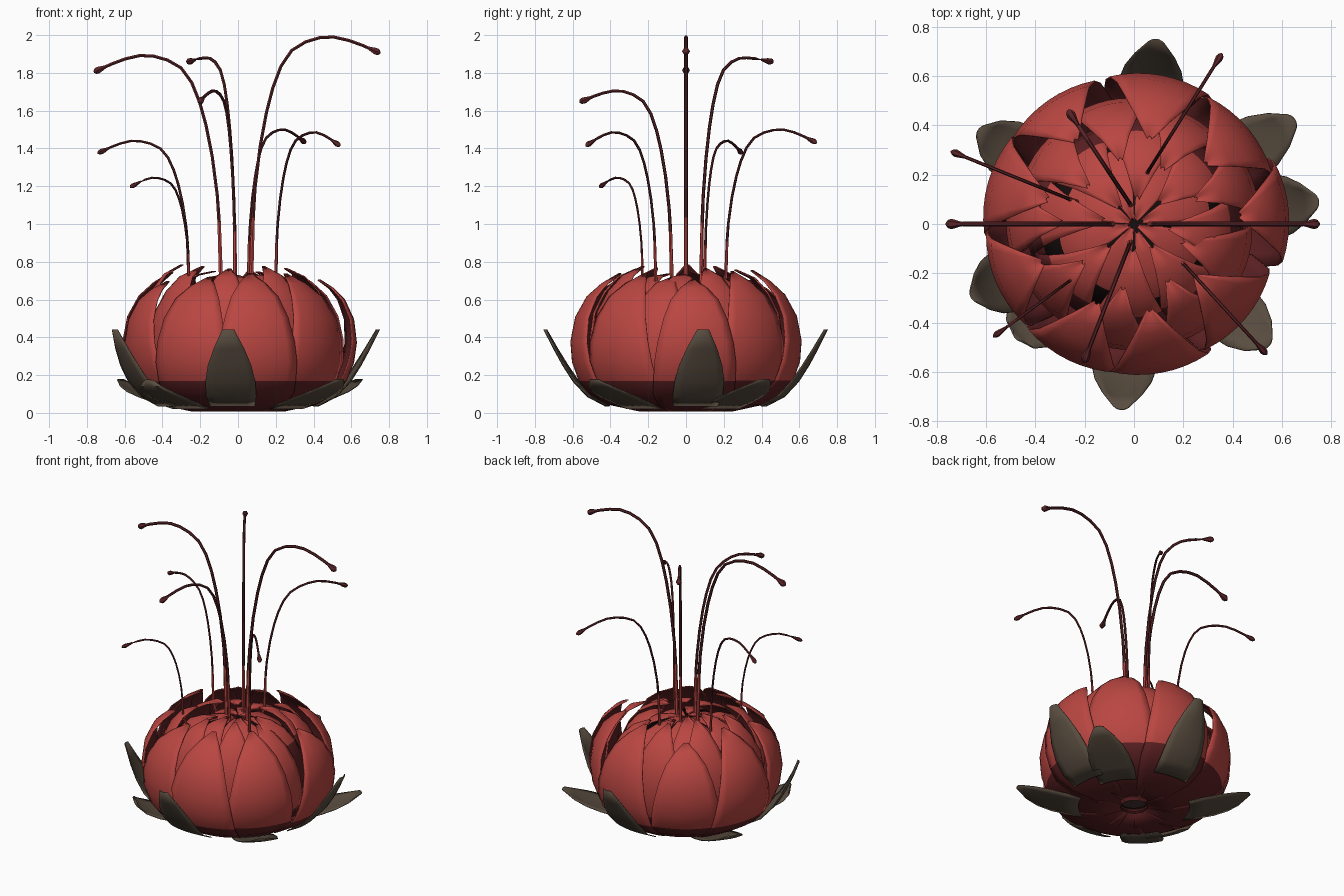
import bpy, math, random
from mathutils import Vector

random.seed(4)
if "Cube" in bpy.data.objects:
    bpy.data.objects.remove(bpy.data.objects["Cube"])


def material(name, rgb):
    m = bpy.data.materials.new(name)
    m.use_nodes = True
    m.diffuse_color = (*rgb, 1)
    m.node_tree.nodes["Principled BSDF"].inputs["Base Color"].default_value = (*rgb, 1)
    return m


RED = material("petal red", (0.49, 0.062, 0.054))
MAROON = material("dark maroon", (0.11, 0.015, 0.017))
BROWN = material("sepal brown", (0.1, 0.074, 0.051))
WINE = material("stamen wine", (0.1, 0.017, 0.02))
BLACK = material("core black", (0.008, 0.004, 0.004))


def activate(ob):
    bpy.ops.object.select_all(action='DESELECT')
    ob.select_set(True)
    bpy.context.view_layer.objects.active = ob


def leaf(name, path, widths, angle, mats, limit, band=0.0, shift=0.0, lean=0.0, drop=0.0, cols=8):
    """Curved sheet that follows an (r, z) path and wraps round the z axis."""
    verts, faces = [], []
    last = len(path) - 1
    for i, ((r, z), w) in enumerate(zip(path, widths)):
        t = i / last
        r = max(r - shift * min(1, t * 3) + lean * t ** 3, 0.02)
        z -= drop * t ** 3
        half = min(w / r, limit)
        for j in range(cols + 1):
            s = 2 * j / cols - 1
            a = angle + s * half
            rr = r - 0.012 * s * s * t       # edges hug the flower
            verts.append((rr * math.cos(a), rr * math.sin(a), z))
    n = cols + 1
    for i in range(last):
        for j in range(cols):
            k = i * n + j
            faces.append((k, k + 1, k + n + 1, k + n))
    me = bpy.data.meshes.new(name)
    me.from_pydata(verts, [], faces)
    for m in mats:
        me.materials.append(m)
    ob = bpy.data.objects.new(name, me)
    bpy.context.collection.objects.link(ob)
    for p in me.polygons:
        if p.center.z < band:
            p.material_index = 1
    # Thin sheet whose inner side takes the next material
    mod = ob.modifiers.new("thickness", 'SOLIDIFY')
    mod.thickness = 0.006
    mod.offset = -1
    mod.material_offset = len(mats) - 1
    activate(ob)
    bpy.ops.object.shade_smooth_by_angle(angle=math.radians(40))


def ring(name, count, start, path, half_width, taper, band, wobble, dark=MAROON):
    last = len(path) - 1
    widths = [half_width * (1 - max(0, (i / last - 0.5) / 0.5) ** taper * 0.95)
              for i in range(last + 1)]
    for k in range(count):
        jitter = random.uniform(-1, 1) * wobble
        leaf(f"{name}_{k + 1}", path, widths,
             math.radians(start) + math.tau * k / count + jitter,
             [RED, dark], math.pi / count * 1.3, band,
             shift=0.02 * (k % 2), lean=random.uniform(-0.8, 1) * wobble,
             drop=random.uniform(-0.5, 1) * wobble)


# Petal layers, outside to inside
ring("outer_petal", 9, -78,
     [(.085, .02), (.25, .008), (.42, .045), (.52, .105), (.572, .17), (.61, .27),
      (.622, .38), (.602, .51), (.548, .62), (.48, .69), (.40, .745)], 0.225, 1.6, 0.17, 0.06)
ring("middle_petal", 9, -60,
     [(.09, .035), (.25, .025), (.37, .065), (.44, .12), (.48, .19), (.505, .29),
      (.512, .4), (.495, .53), (.44, .64), (.37, .72), (.27, .765)], 0.195, 1.4, 0.19, 0.05)
ring("inner_petal", 8, -95,
     [(.09, .05), (.25, .05), (.34, .1), (.395, .17), (.43, .27), (.44, .38),
      (.43, .5), (.385, .6), (.32, .675), (.23, .72), (.13, .735)], 0.2, 1.2, 0.56, 0.04)
ring("heart_petal", 8, -70,
     [(.09, .06), (.22, .07), (.31, .13), (.355, .21), (.375, .31), (.378, .42),
      (.36, .52), (.31, .6), (.22, .66), (.12, .69), (.03, .695)], 0.2, 0.72, 0.57, 0.01, BLACK)

# Dark core seen between the innermost petals
bpy.ops.mesh.primitive_uv_sphere_add(segments=24, ring_count=10, radius=0.27, location=(0, 0, 0.52))
core = bpy.context.object
core.name = "flower_core"
core.scale.z = 0.48
core.data.materials.append(BLACK)
bpy.ops.object.shade_smooth_by_angle(angle=math.radians(40))

# Sepals: raised and spreading, each with its angle and reach
HIGH = [(.43, .035), (.525, .085), (.60, .165), (.655, .25), (.705, .34), (.757, .44)]
LOW = [(.35, .02), (.45, .05), (.55, .08), (.635, .11), (.70, .14), (.75, .175)]
SEPAL_WIDTHS = [.12, .135, .135, .118, .083, .033]
for label, path, places in (
        ("raised_sepal", HIGH, ((7, 0), (83, 0), (-94, 0), (-156, -.03))),
        ("spreading_sepal", LOW, ((33, .03), (-42, -.01), (149, -.01), (-136, -.08)))):
    for k, (deg, reach) in enumerate(places):
        leaf(f"{label}_{k + 1}", path, SEPAL_WIDTHS, math.radians(deg), [BROWN], 1.0,
             lean=reach, cols=6)


def stamen(name, base, tip, peak, tip_z, radius):
    bx, by = base
    tx, ty = tip
    arc = [(0, 0), (.015, .26), (.03, .38), (.07, .55), (.12, .69), (.17, .79), (.235, .88),
           (.32, .945), (.43, .98), (.54, .997), (.65, 1), (.77, .985), (.88, .955)]
    foot = 0.7
    end = (tip_z - foot) / (peak - foot)
    pts = [Vector((bx * 0.6, by * 0.6, 0.45))]
    for u, v in arc:
        if u > 0.65:                          # fall from the peak to the tip
            v = 1 - (1 - end) * ((u - 0.65) / 0.35) ** 1.4
        pts.append(Vector((bx + (tx - bx) * u, by + (ty - by) * u, foot + (peak - foot) * v)))
    goal = Vector((tx, ty, tip_z))
    heading = (goal - pts[-1]).normalized()
    # Red foot, dark stalk and swollen anther as three splines
    bud_start = goal - heading * 0.06
    bud = [bud_start + heading * 0.075 * f for f in (0, .25, .5, .7, .88, 1)]
    parts = [(pts[:3], [1.35, 1.3, 1.1], 0),
             (pts[2:] + [bud_start], [1.1] + [1.0] * (len(pts) - 2), 1),
             (bud, [.9, 1.3, 1.9, 2.2, 1.7, .5], 1)]
    cu = bpy.data.curves.new(name, 'CURVE')
    cu.dimensions = '3D'
    cu.bevel_depth = radius
    cu.bevel_resolution = 1
    cu.use_fill_caps = True
    cu.materials.append(RED)
    cu.materials.append(WINE)
    for points, radii, index in parts:
        sp = cu.splines.new('POLY')
        sp.points.add(len(points) - 1)
        sp.material_index = index
        for p, co, rad in zip(sp.points, points, radii):
            p.co = (*co, 1)
            p.radius = rad
    ob = bpy.data.objects.new(name, cu)
    bpy.context.collection.objects.link(ob)
    activate(ob)
    bpy.ops.object.convert(target='MESH')
    bpy.ops.object.shade_smooth_by_angle(angle=math.radians(50))


# Stamens: foot, tip, peak height, tip height, thickness
STAMENS = [((.07, 0), (.74, 0), 1.99, 1.91, .0095),
           ((-.09, 0), (-.75, 0), 1.892, 1.81, .0095),
           ((.055, .21), (.35, .68), 1.50, 1.435, .007),
           ((-.015, .08), (-.26, .45), 1.88, 1.86, .0085),
           ((-.26, .10), (-.73, .29), 1.44, 1.38, .007),
           ((-.26, -.23), (-.56, -.45), 1.245, 1.2, .006),
           ((-.015, -.075), (-.2, -.55), 1.705, 1.65, .0085),
           ((.20, -.16), (.53, -.52), 1.485, 1.42, .007)]
for k, spec in enumerate(STAMENS):
    stamen(f"stamen_{k + 1}", *spec)
